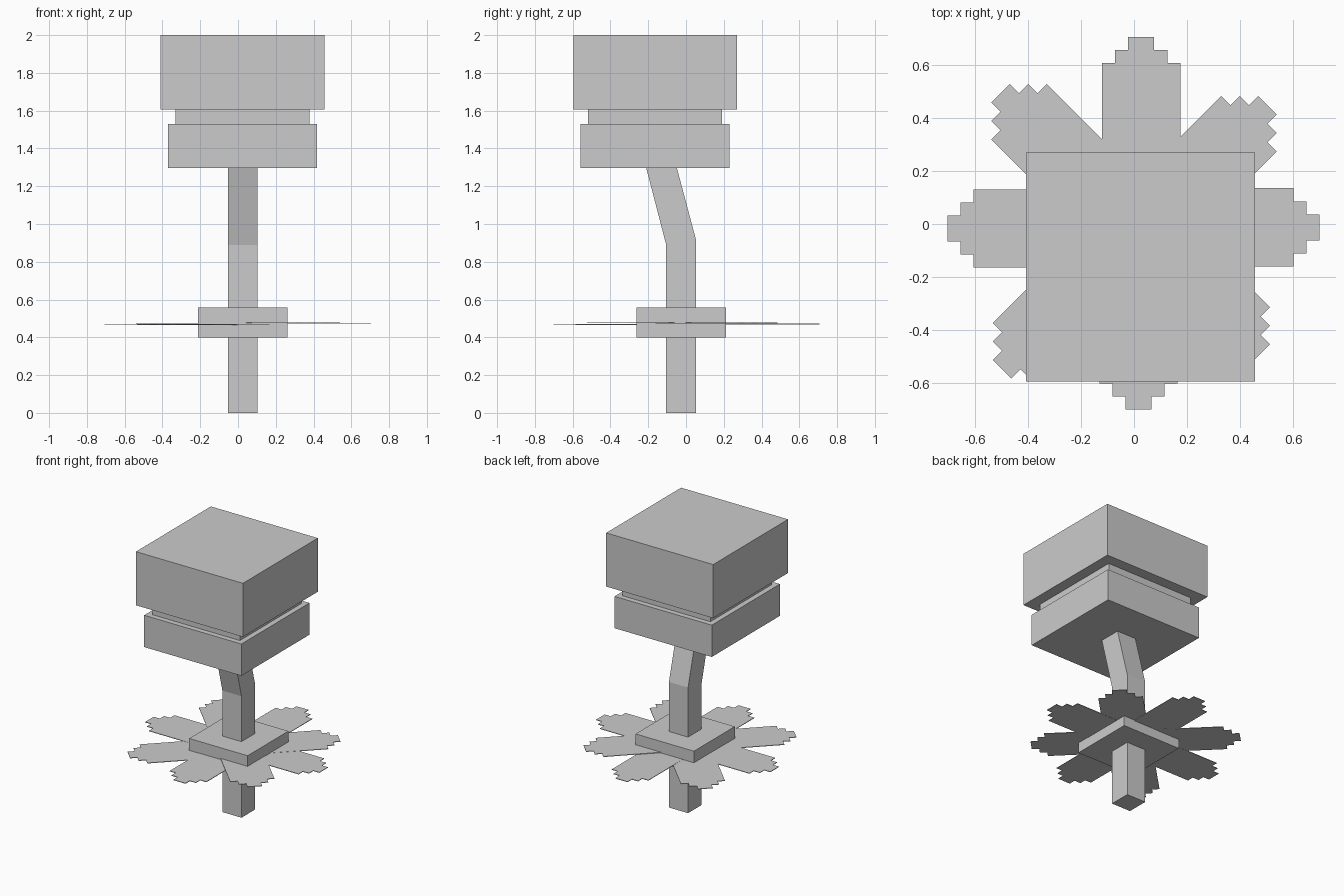
import bpy, bmesh, math
from mathutils import Matrix, Vector

if "Cube" in bpy.data.objects:
    bpy.data.objects.remove(bpy.data.objects["Cube"])

grey = bpy.data.materials.new("plain grey")
grey.diffuse_color = (0.6, 0.6, 0.6, 1)
grey.use_nodes = True
grey.node_tree.nodes["Principled BSDF"].inputs["Base Color"].default_value = grey.diffuse_color


def prism(name, outline, depth, matrix):
    """Extrude a flat outline along its local z and place it with a matrix."""
    bm = bmesh.new()
    face = bm.faces.new([bm.verts.new((a, b, 0)) for a, b in outline])
    ext = bmesh.ops.extrude_face_region(bm, geom=[face])
    bmesh.ops.translate(bm, vec=(0, 0, depth),
                        verts=[v for v in ext["geom"] if isinstance(v, bmesh.types.BMVert)])
    bmesh.ops.transform(bm, matrix=matrix, verts=bm.verts)
    bmesh.ops.recalc_face_normals(bm, faces=bm.faces)
    mesh = bpy.data.meshes.new(name)
    bm.to_mesh(mesh)
    bm.free()
    mesh.materials.append(grey)
    obj = bpy.data.objects.new(name, mesh)
    bpy.context.collection.objects.link(obj)
    return obj


def block(name, cx, cy, size, z0, z1):
    h = size / 2
    square = [(-h, -h), (h, -h), (h, h), (-h, h)]
    return prism(name, square, z1 - z0, Matrix.Translation((cx, cy, z0)))


# Stem: straight below, leaning towards the front above the bend
stem_side = [(-0.105, 0), (0.052, 0), (0.052, 0.92), (-0.052, 1.31),
             (-0.214, 1.31), (-0.105, 0.89)]
yz_to_world = Matrix(((0, 0, 1, -0.053), (1, 0, 0, 0), (0, 1, 0, 0), (0, 0, 0, 1)))
prism("stem", stem_side, 0.155, yz_to_world)

# Collar around the stem, and the three-tier head
block("collar", 0.025, -0.026, 0.473, 0.40, 0.557)
block("head_base", 0.024, -0.164, 0.788, 1.297, 1.53)
block("head_neck", 0.024, -0.164, 0.71, 1.525, 1.615)
block("head_cap", 0.024, -0.163, 0.867, 1.607, 2.0)

# Leaves: angle, tip distance, sideways offset, height
leaves = [(0, 0.703, -0.013, 0.473), (45, 0.675, -0.039, 0.474),
          (90, 0.708, -0.027, 0.469), (135, 0.707, 0.007, 0.468),
          (180, 0.706, 0.017, 0.467), (225, 0.742, 0.035, 0.466),
          (270, 0.702, 0.017, 0.467), (315, 0.686, -0.007, 0.475)]
p = 0.0495
for i, (angle, tip, off, z) in enumerate(leaves):
    half = [(tip - 0.6, 3 * p), (tip - 2 * p, 3 * p), (tip - 2 * p, 2 * p),
            (tip - p, 2 * p), (tip - p, p), (tip, p)]
    outline = [(u, -v) for u, v in half] + half[::-1]
    place = (Matrix.Rotation(math.radians(angle), 4, 'Z')
             @ Matrix.Translation((0, off, z)))
    prism(f"leaf_{i + 1}", outline, 0.004, place)
